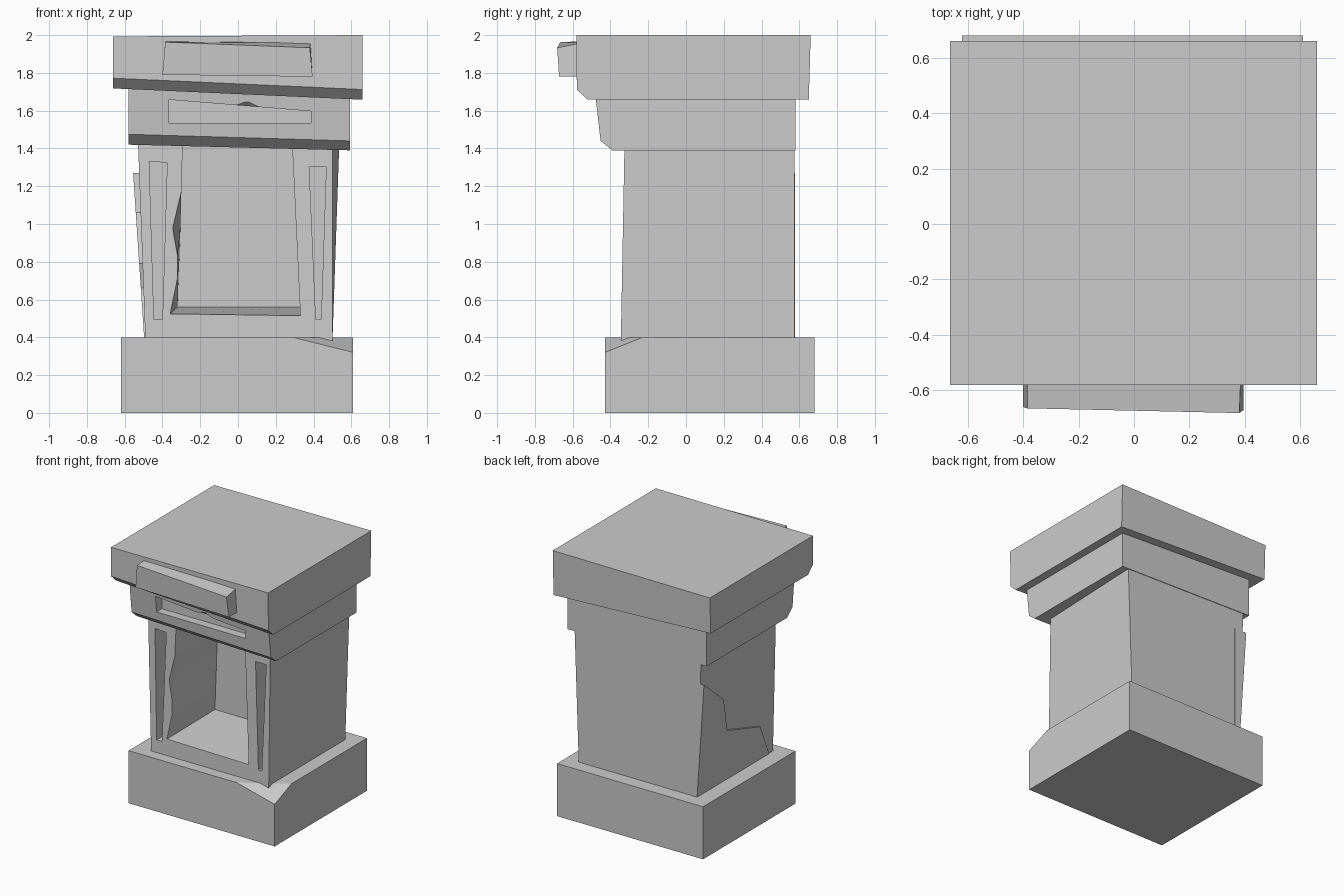
import bpy, bmesh
from mathutils import Vector

if "Cube" in bpy.data.objects:
    bpy.data.objects.remove(bpy.data.objects["Cube"])


def loft(name, a, b, chip=None):
    """Solid between two matching rings of 3D points; chip = 3 points of a cut plane."""
    bm = bmesh.new()
    va = [bm.verts.new(p) for p in a]
    vb = [bm.verts.new(p) for p in b]
    n = len(a)
    bm.faces.new(va[::-1])
    bm.faces.new(vb)
    for i in range(n):
        j = (i + 1) % n
        bm.faces.new((va[i], va[j], vb[j], vb[i]))
    bmesh.ops.recalc_face_normals(bm, faces=bm.faces)
    if chip:
        p, q, r = map(Vector, chip)
        no = (q - p).cross(r - p).normalized()
        if no.z < 0:
            no = -no
        bmesh.ops.bisect_plane(bm, geom=bm.verts[:] + bm.edges[:] + bm.faces[:],
                               plane_co=p, plane_no=no, clear_outer=True)
        bmesh.ops.holes_fill(bm, edges=[e for e in bm.edges if e.is_boundary])
        bmesh.ops.recalc_face_normals(bm, faces=bm.faces)
    me = bpy.data.meshes.new(name)
    bm.to_mesh(me)
    bm.free()
    ob = bpy.data.objects.new(name, me)
    bpy.context.collection.objects.link(ob)
    return ob


def rect(x0, x1, y0, y1, z):
    return [(x0, y0, z), (x1, y0, z), (x1, y1, z), (x0, y1, z)]


def at_y(pts, y):
    return [(x, y, z) for x, z in pts]


def carve(ob, cutters):
    """Subtract every cutter, bake the result and drop the cutters."""
    for c in cutters:
        c.hide_render = True
        m = ob.modifiers.new("carve", 'BOOLEAN')
        m.operation, m.solver, m.object = 'DIFFERENCE', 'EXACT', c
    dg = bpy.context.evaluated_depsgraph_get()
    me = bpy.data.meshes.new_from_object(ob.evaluated_get(dg))
    ob.modifiers.clear()
    ob.data = me
    for c in cutters:
        bpy.data.objects.remove(c)


def slab(name, left, right, profile):
    """Profile of (y, z_at_left, z_at_right) swept from left to right."""
    return loft(name, [(left, y, zl) for y, zl, zr in profile],
                [(right, y, zr) for y, zl, zr in profile])


# Plinth with a broken front right corner
loft("plinth", rect(-.62, .61, -.43, .68, 0), rect(-.62, .61, -.43, .68, .4),
     chip=[(.29, -.43, .4), (.61, -.23, .4), (.61, -.43, .32)])

# Tapered body, slightly twisted
body = loft("body", rect(-.49, .50, -.345, .575, .38),
            [(-.53, -.325, 1.45), (.50, -.325, 1.45), (.537, .575, 1.45), (-.53, .575, 1.45)])

# Opening with chipped left jamb, and two tapered slots
front = [(-.29, 1.5), (-.30, 1.18), (-.347, .98), (-.32, .83), (-.32, .72),
         (-.36, .523), (.33, .513), (.283, 1.5)]
back = [(-.29, 1.5), (-.30, 1.18), (-.305, .98), (-.31, .83), (-.315, .72),
        (-.32, .56), (.33, .56), (.283, 1.5)]
cutters = [loft("opening_cutter", at_y(front, -.36), at_y(back, .18))]
for slot in ([(-.47, 1.33), (-.375, 1.325), (-.40, .495), (-.445, .495)],
             [(.377, 1.305), (.467, 1.305), (.44, .495), (.412, .495)]):
    cutters.append(loft("slot_cutter", at_y(slot, -.5), at_y(slot, -.19)))
carve(body, cutters)

# Remaining layer of cracked facing on the left side
crack = [(.577, .4), (.577, 1.27), (.32, 1.06), (.25, .79), (-.16, .66), (-.29, .4)]
loft("cracked_facing", [(-.45, y, z) for y, z in crack],
     [(-.497 - .067 * (z - .4), y, z) for y, z in crack])

# Neck band: sloping underside, chamfered front, recessed panel with a chip
neck = slab("neck_band", -.58, .593,
            [(-.482, 1.76, 1.70), (-.452, 1.475, 1.44), (-.39, 1.42, 1.39),
             (.58, 1.42, 1.39), (.58, 1.76, 1.70)])
panel = [(-.365, 1.658), (-.365, 1.535), (.387, 1.535), (.387, 1.597)]
chip = [(-.05, 1.62), (.15, 1.612), (.055, 1.655)]
chip_in = [(-.05, 1.60), (.15, 1.60), (.055, 1.61)]
carve(neck, [loft("panel_cutter", at_y(panel, -.6), at_y(panel, -.395)),
             loft("chip_cutter", at_y(chip, -.482), at_y(chip_in, -.43))])

# Cap: sloping underside with chamfered front edge
slab("cap", -.663, .66,
     [(-.58, 1.993, 2.0), (-.578, 1.772, 1.712), (-.52, 1.718, 1.658),
      (.65, 1.718, 1.658), (.66, 1.993, 2.0)])

# Raised plate on the cap
loft("front_plate",
     [(-.40, -.55, 1.79), (.395, -.55, 1.78), (.385, -.55, 1.96), (-.385, -.55, 1.967)],
     [(-.40, -.66, 1.79), (.395, -.672, 1.78), (.38, -.682, 1.933), (-.385, -.665, 1.963)])
